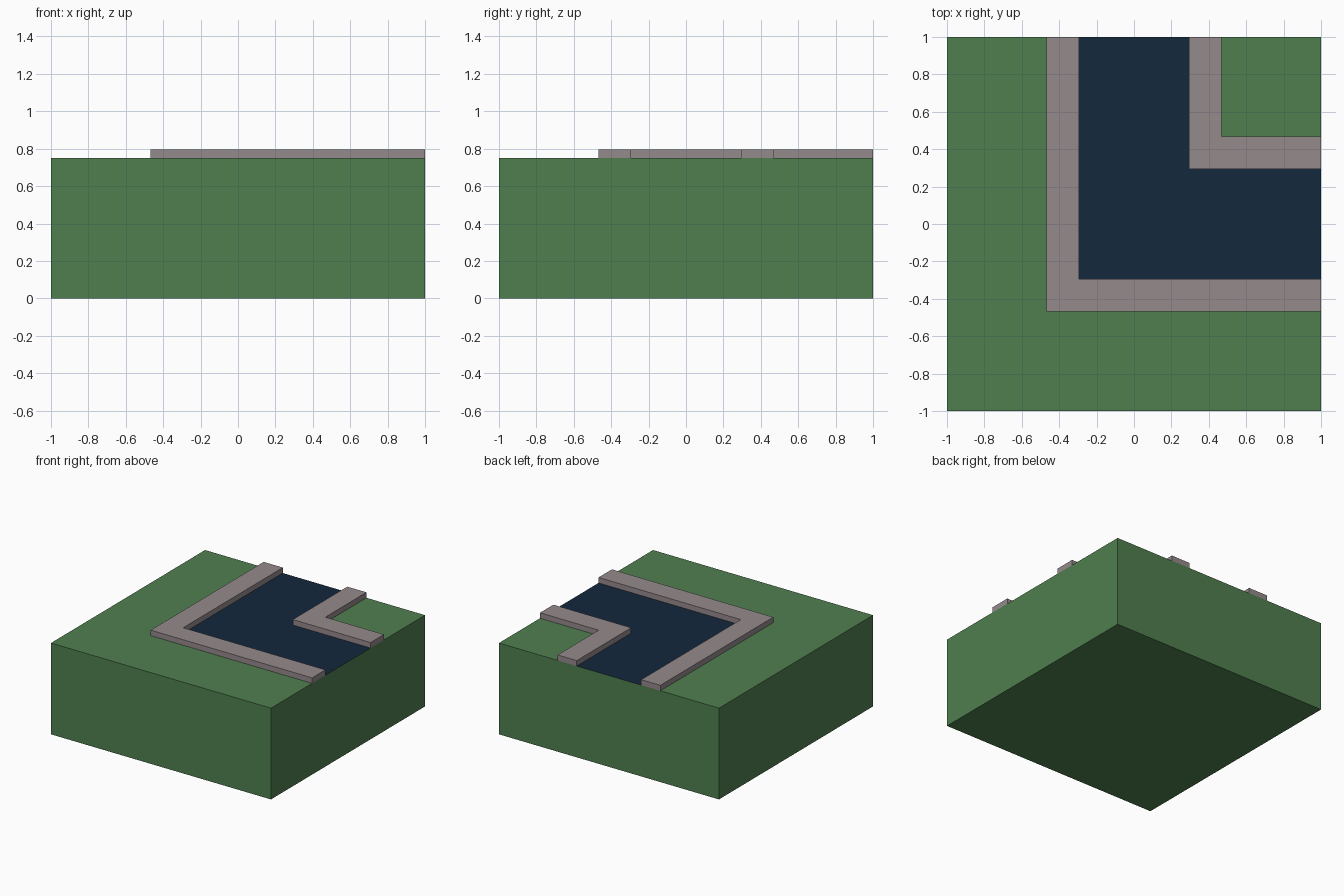
import bpy, bmesh

if "Cube" in bpy.data.objects:
    bpy.data.objects.remove(bpy.data.objects["Cube"])

TOP, KERB_TOP = 0.75, 0.795
INNER, OUTER = 0.293, 0.467   # road half width, outer edge of the kerbs


def material(name, rgb):
    mat = bpy.data.materials.new(name)
    mat.diffuse_color = (*rgb, 1)
    mat.use_nodes = True
    mat.node_tree.nodes["Principled BSDF"].inputs["Base Color"].default_value = mat.diffuse_color
    return mat


def add_object(name, bm, mat):
    mesh = bpy.data.meshes.new(name)
    bm.to_mesh(mesh)
    bm.free()
    mesh.materials.append(mat)
    obj = bpy.data.objects.new(name, mesh)
    bpy.context.collection.objects.link(obj)
    return obj


def elbow(name, a, b, z, height, mat):
    """L-shaped band between corner lines a and b, running to the +x and +y edges."""
    bm = bmesh.new()
    outline = [(a, a), (1, a), (1, b), (b, b), (b, 1), (a, 1)]
    face = bm.faces.new([bm.verts.new((x, y, z)) for x, y in outline])
    if height:
        up = bmesh.ops.extrude_face_region(bm, geom=[face])["geom"]
        verts = [g for g in up if isinstance(g, bmesh.types.BMVert)]
        bmesh.ops.translate(bm, vec=(0, 0, height), verts=verts)
        bmesh.ops.recalc_face_normals(bm, faces=bm.faces)
    return add_object(name, bm, mat)


grass = material("grass", (0.08, 0.212, 0.08))
stone = material("stone", (0.3, 0.253, 0.26))
asphalt = material("asphalt", (0.007, 0.021, 0.045))

# Ground block, with the top left open where the road surface lies
bm = bmesh.new()
bmesh.ops.create_cube(bm, size=2)
bmesh.ops.scale(bm, vec=(1, 1, TOP / 2), verts=bm.verts)
bmesh.ops.translate(bm, vec=(0, 0, TOP / 2), verts=bm.verts)
for axis in ((1, 0, 0), (0, 1, 0)):
    for d in (-INNER, INNER):
        bmesh.ops.bisect_plane(bm, geom=bm.verts[:] + bm.edges[:] + bm.faces[:],
                               plane_co=[c * d for c in axis], plane_no=axis)
road_faces = []
for f in bm.faces:
    c = f.calc_center_median()
    if f.normal.z > 0.9 and min(c.x, c.y) > -INNER and min(c.x, c.y) < INNER:
        road_faces.append(f)
bmesh.ops.delete(bm, geom=road_faces, context='FACES')
add_object("ground_block", bm, grass)

# Road surface, flush with the ground
elbow("road_surface", -INNER, INNER, TOP, 0, asphalt)

# Raised kerbs on both sides of the bend
elbow("outer_kerb", -OUTER, -INNER, TOP, KERB_TOP - TOP, stone)
elbow("inner_kerb", INNER, OUTER, TOP, KERB_TOP - TOP, stone)
